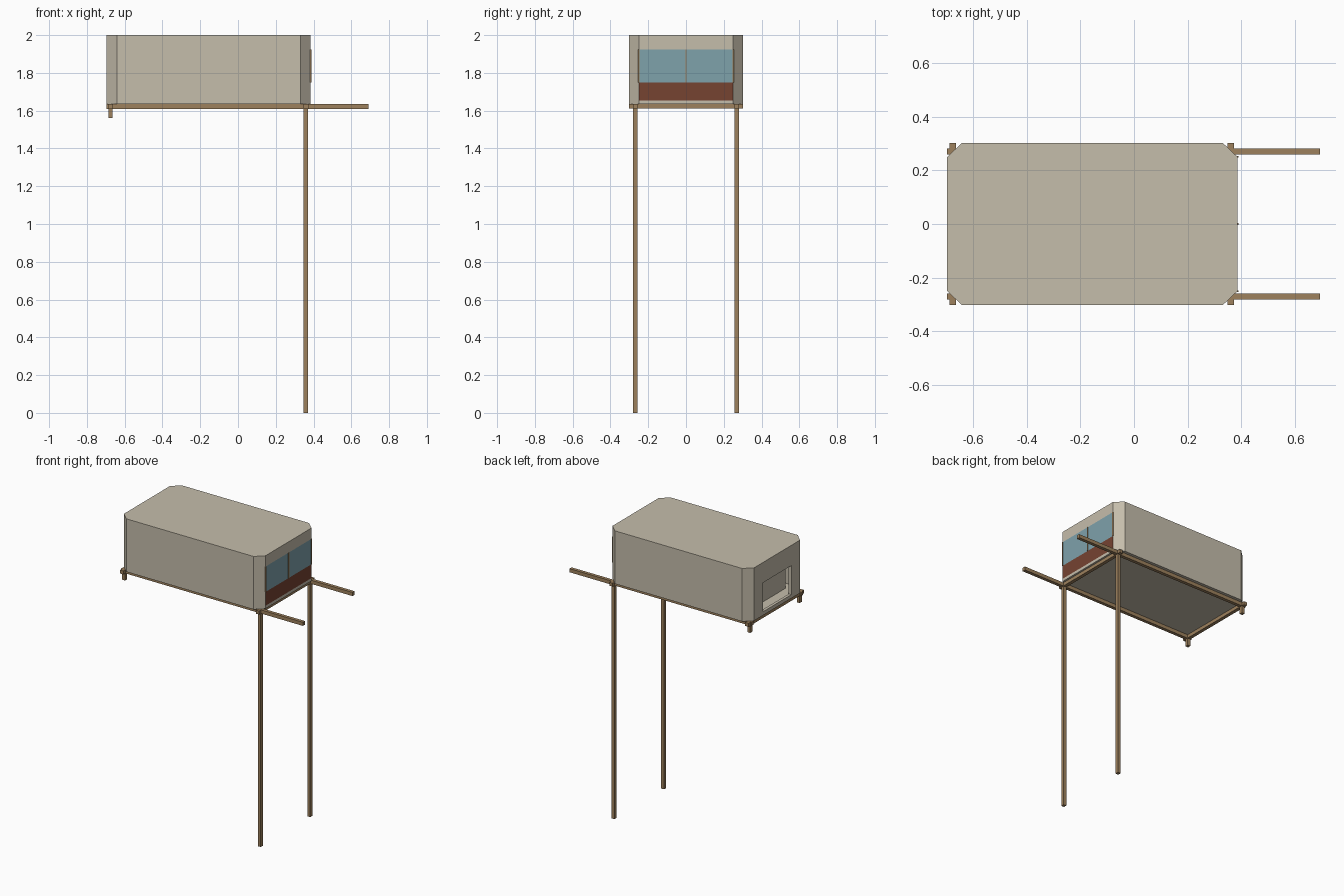
import bpy, bmesh

if "Cube" in bpy.data.objects:
    bpy.data.objects.remove(bpy.data.objects["Cube"])


def material(name, rgb):
    m = bpy.data.materials.new(name)
    m.diffuse_color = (*rgb, 1)
    m.use_nodes = True
    m.node_tree.nodes["Principled BSDF"].inputs["Base Color"].default_value = m.diffuse_color
    return m


BEIGE = material("beige_panel", (0.56, 0.51, 0.41))
WOOD = material("brown_wood", (0.34, 0.22, 0.11))
GLASS = material("blue_glass", (0.21, 0.36, 0.41))
RED = material("red_brown_panel", (0.18, 0.056, 0.031))


def prism(name, outline, z0, z1, mat):
    """Extrude a flat outline (x, y) between two heights."""
    bm = bmesh.new()
    base = bm.faces.new([bm.verts.new((x, y, z0)) for x, y in outline])
    ext = bmesh.ops.extrude_face_region(bm, geom=[base])
    for v in ext["geom"]:
        if isinstance(v, bmesh.types.BMVert):
            v.co.z = z1
    bmesh.ops.recalc_face_normals(bm, faces=bm.faces)
    me = bpy.data.meshes.new(name)
    bm.to_mesh(me)
    bm.free()
    me.materials.append(mat)
    ob = bpy.data.objects.new(name, me)
    bpy.context.collection.objects.link(ob)
    return ob


def box(name, x, y, z, mat):
    outline = [(x[0], y[0]), (x[1], y[0]), (x[1], y[1]), (x[0], y[1])]
    return prism(name, outline, z[0], z[1], mat)


# Main cabin dimensions
X0, X1, Y = -0.695, 0.385, 0.302
CX0, CX1, CY = -0.64, 0.33, 0.25      # where the corner chamfers begin
ZB, ZT = 1.635, 2.0
T = 0.02                              # wall thickness
ZF, ZR = ZB + T, ZT - 0.012           # floor top and roof underside

# Floor and roof plates with cut corners
octagon = [(CX0, -Y), (CX1, -Y), (X1, -CY), (X1, CY),
           (CX1, Y), (CX0, Y), (X0, CY), (X0, -CY)]
prism("floor", octagon, ZB, ZF, BEIGE)
prism("roof", octagon, ZR, ZT, BEIGE)

for s, side in ((-1, "front"), (1, "back")):
    # Long walls
    box(side + "_long_wall", (CX0, CX1), sorted((s * Y, s * (Y - T))), (ZF, ZR), BEIGE)
    # Slanted corner walls
    for cx, ex, end in ((CX0, X0, "left"), (CX1, X1, "right")):
        d = T if end == "left" else -T
        prism(f"{side}_{end}_corner",
              [(cx, s * Y), (ex, s * CY), (ex + d, s * CY), (cx, s * (Y - T))],
              ZF, ZR, BEIGE)

# Left end wall with an open hatch
OY, OZ0, OZ1 = 0.155, 1.66, 1.86
xl = (X0, X0 + T)
box("hatch_sill", xl, (-CY, CY), (ZF, OZ0), BEIGE)
box("hatch_header", xl, (-CY, CY), (OZ1, ZR), BEIGE)
box("hatch_side_front", xl, (-CY, -OY), (OZ0, OZ1), BEIGE)
box("hatch_side_back", xl, (OY, CY), (OZ0, OZ1), BEIGE)
# Inner partition behind the hatch
box("inner_partition", (-0.605, -0.59), (-0.22, 0.25), (ZF, ZR), BEIGE)

# Right end wall: lower panel, window band and header
xr = (X1 - T, X1)
box("lower_panel", xr, (-CY, CY), (ZF, 1.75), RED)
box("window", xr, (-CY, CY), (1.75, 1.925), GLASS)
box("window_header", xr, (-CY, CY), (1.925, ZR), BEIGE)
for i, y in enumerate((-0.25, 0, 0.25)):
    box(f"window_bar_{i}", (X1 - 0.004, X1 + 0.004), (y - 0.003, y + 0.003),
        (1.75, 1.925), WOOD)

# Timber frame, posts and stubs
for s, side in ((-1, "front"), (1, "back")):
    yb = sorted((s * 0.258, s * 0.281))
    box(side + "_long_beam", (X0, 0.692), yb, (1.61, ZB), WOOD)
    box(side + "_post", (0.348, 0.37), yb, (0, 1.611), WOOD)
    box(side + "_stub", (-0.686, -0.664), yb, (1.56, 1.611), WOOD)
for x, end in ((-0.675, "left"), (0.36, "right")):
    box(end + "_cross_beam", (x - 0.012, x + 0.012), (-Y, Y), (1.6105, ZB - 0.0005), WOOD)
